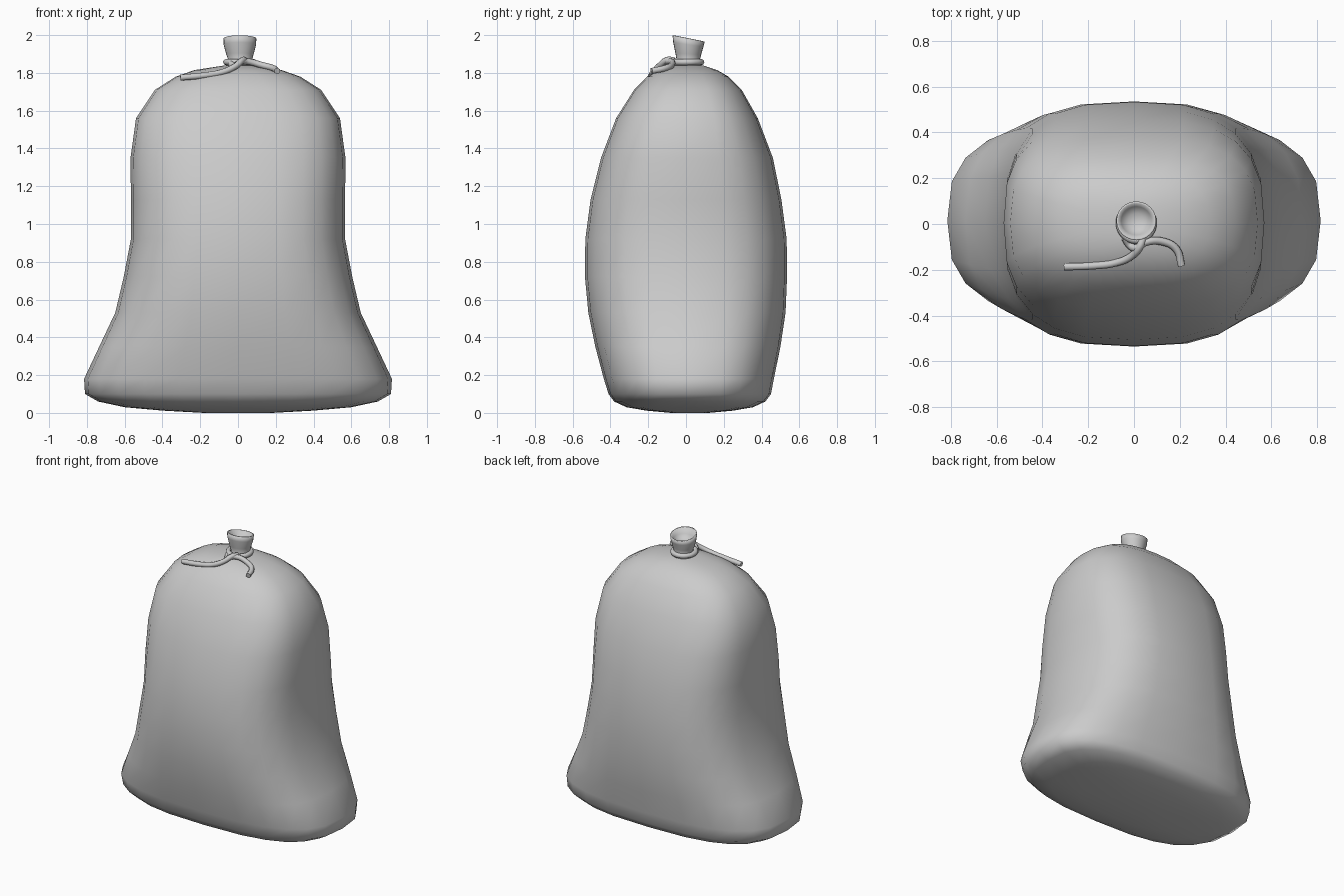
import bpy, bmesh
from math import cos, sin, tau

SEGS = 24


def finish(ob):
    bpy.context.view_layer.objects.active = ob
    ob.select_set(True)
    for p in ob.data.polygons:
        p.use_smooth = True
    ob.select_set(False)


def spow(v, e):
    return (abs(v) ** e) * (1 if v >= 0 else -1)


def loft(name, rings):
    """Loft superelliptic rings: (z, half x, half y, centre x, centre y, exponent, y tilt)."""
    bm = bmesh.new()
    loops = []
    for z, a, b, cx, cy, n, tilt in rings:
        loop = []
        for i in range(SEGS):
            t = tau * i / SEGS
            y = b * spow(sin(t), 2 / n)
            loop.append(bm.verts.new((cx + a * spow(cos(t), 2 / n), cy + y, z + tilt * y)))
        loops.append(loop)
    for lo, hi in zip(loops, loops[1:]):
        for i in range(SEGS):
            j = (i + 1) % SEGS
            bm.faces.new((lo[i], lo[j], hi[j], hi[i]))
    bm.faces.new(loops[0][::-1])
    bm.faces.new(loops[-1])
    me = bpy.data.meshes.new(name)
    bm.to_mesh(me)
    bm.free()
    ob = bpy.data.objects.new(name, me)
    bpy.context.collection.objects.link(ob)
    finish(ob)


def cord(name, points, radius=0.017, cyclic=False):
    cu = bpy.data.curves.new(name, 'CURVE')
    cu.dimensions = '3D'
    cu.bevel_depth = radius
    cu.bevel_resolution = 2
    cu.resolution_u = 5
    cu.use_fill_caps = True
    sp = cu.splines.new('BEZIER')
    sp.bezier_points.add(len(points) - 1)
    for bp, p in zip(sp.bezier_points, points):
        bp.co = p
        bp.handle_left_type = bp.handle_right_type = 'AUTO'
    sp.use_cyclic_u = cyclic
    ob = bpy.data.objects.new(name, cu)
    bpy.context.collection.objects.link(ob)


# Sack body: bulging base, pinched sides, rounded shoulders
loft("sack_body", [
    (0.00, 0.18, 0.10, 0, 0.02, 2.6, 0),
    (0.012, 0.40, 0.23, 0, 0.02, 2.7, 0),
    (0.03, 0.60, 0.335, 0, 0.02, 2.8, 0),
    (0.06, 0.74, 0.40, 0, 0.02, 2.8, 0),
    (0.10, 0.81, 0.43, 0, 0.02, 2.8, 0),
    (0.18, 0.815, 0.45, 0, 0.015, 2.8, 0),
    (0.35, 0.735, 0.49, 0, 0.01, 2.8, 0),
    (0.53, 0.65, 0.522, 0, 0.005, 2.8, 0),
    (0.72, 0.605, 0.535, 0, 0, 2.8, 0),
    (0.92, 0.567, 0.533, 0, 0, 2.8, 0),
    (1.13, 0.567, 0.505, 0, 0, 2.8, 0),
    (1.35, 0.569, 0.455, 0, 0.005, 2.8, 0),
    (1.56, 0.54, 0.375, 0, 0.005, 2.8, 0),
    (1.71, 0.44, 0.285, 0, 0.01, 2.7, 0),
    (1.78, 0.33, 0.215, 0, 0.01, 2.6, 0),
    (1.815, 0.23, 0.155, 0, 0.01, 2.4, 0),
    (1.838, 0.09, 0.085, 0.01, 0.01, 2, 0),
])

# Gathered neck flaring into an open, slanted mouth
loft("sack_neck", [
    (1.82, 0.085, 0.085, 0.01, 0.01, 2, 0),
    (1.86, 0.060, 0.060, 0.012, 0.012, 2, 0),
    (1.90, 0.073, 0.068, 0.010, 0.012, 2, -0.06),
    (1.95, 0.086, 0.080, 0.010, 0.012, 2, -0.15),
    (1.982, 0.087, 0.085, 0.010, 0.014, 2, -0.2),
    (1.983, 0.079, 0.076, 0.010, 0.014, 2, -0.2),
    (1.950, 0.066, 0.062, 0.010, 0.014, 2, -0.1),
    (1.925, 0.035, 0.032, 0.010, 0.014, 2, 0),
])

# Cord tied round the neck, with knot and two loose ends
cord("neck_cord", [(0.01 + 0.072 * cos(tau * i / 10), 0.005 + 0.075 * sin(tau * i / 10), 1.857)
                   for i in range(10)], cyclic=True)
cord("left_cord_end", [(0.04, -0.06, 1.865), (0.025, -0.10, 1.868), (-0.01, -0.14, 1.838),
                       (-0.08, -0.17, 1.805), (-0.17, -0.182, 1.788), (-0.305, -0.187, 1.775)])
cord("right_cord_end", [(-0.04, -0.06, 1.85), (-0.015, -0.095, 1.838), (0.01, -0.105, 1.858),
                        (0.05, -0.08, 1.86), (0.13, -0.078, 1.84), (0.185, -0.11, 1.825),
                        (0.208, -0.182, 1.81)])
